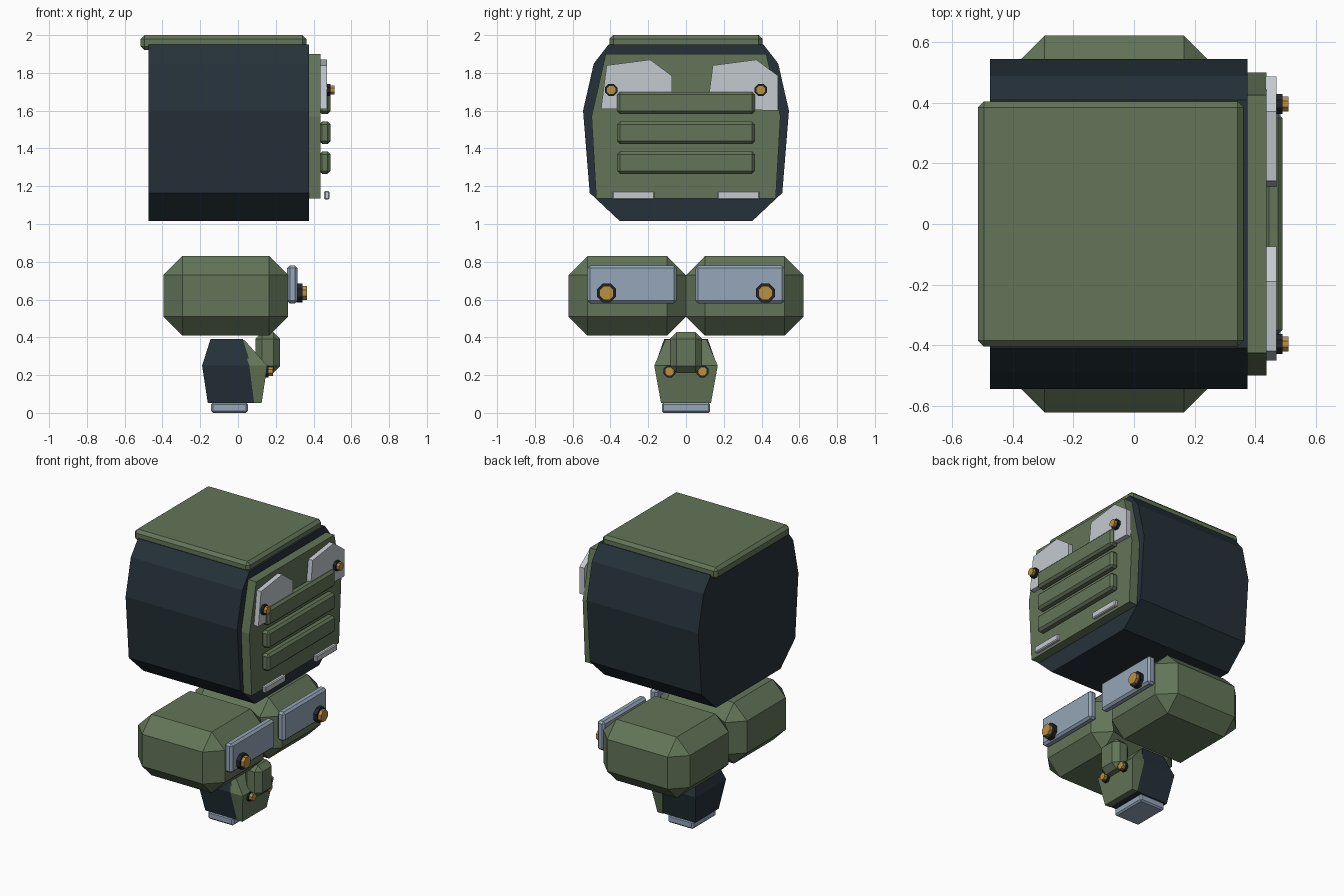
import bpy, bmesh, math
from mathutils import Matrix

if "Cube" in bpy.data.objects:
    bpy.data.objects.remove(bpy.data.objects["Cube"])


def material(name, r, g, b):
    lin = [((c / 255 + 0.055) / 1.055) ** 2.4 for c in (r, g, b)]
    m = bpy.data.materials.new(name)
    m.diffuse_color = (*lin, 1)
    m.use_nodes = True
    m.node_tree.nodes["Principled BSDF"].inputs["Base Color"].default_value = m.diffuse_color
    return m


GREEN = material("olive green", 99, 117, 88)
DARK = material("dark slate", 37, 49, 57)
BLACK = material("near black", 30, 37, 43)
WHITE = material("pale grey", 196, 202, 208)
BLUE = material("steel blue", 149, 166, 184)
GOLD = material("amber", 188, 144, 62)


def finish(bm, name, mat):
    bmesh.ops.recalc_face_normals(bm, faces=bm.faces)
    mesh = bpy.data.meshes.new(name)
    bm.to_mesh(mesh)
    bm.free()
    mesh.materials.append(mat)
    ob = bpy.data.objects.new(name, mesh)
    bpy.context.collection.objects.link(ob)
    return ob


def box(name, x, y, z, mat, bevel=0.0):
    """Box from min/max pairs with a single-step chamfer."""
    bm = bmesh.new()
    bmesh.ops.create_cube(bm, size=1)
    for v in bm.verts:
        for i, (lo, hi) in enumerate((x, y, z)):
            v.co[i] = lo if v.co[i] < 0 else hi
    if bevel:
        bmesh.ops.bevel(bm, geom=bm.edges[:], offset=bevel, segments=1,
                        profile=0.5, affect='EDGES')
    return finish(bm, name, mat)


def prism(name, profile, x0, x1, mat):
    """Extrude a (y, z) profile along x."""
    bm = bmesh.new()
    face = bm.faces.new([bm.verts.new((x0, y, z)) for y, z in profile])
    out = bmesh.ops.extrude_face_region(bm, geom=[face])
    for v in out["geom"]:
        if isinstance(v, bmesh.types.BMVert):
            v.co.x = x1
    return finish(bm, name, mat)


def stack(name, rings, mat):
    """Loft of rectangles: (z, x0, x1, half width)."""
    bm = bmesh.new()
    loops = [[bm.verts.new(p) for p in ((a, -w, z), (b, -w, z), (b, w, z), (a, w, z))]
             for z, a, b, w in rings]
    for lo, hi in zip(loops, loops[1:]):
        for i in range(4):
            j = (i + 1) % 4
            bm.faces.new((lo[i], lo[j], hi[j], hi[i]))
    bm.faces.new(loops[0])
    bm.faces.new(loops[-1])
    return finish(bm, name, mat)


def disc(name, x0, x1, y, z, r, mat):
    bm = bmesh.new()
    bmesh.ops.create_cone(bm, cap_ends=True, segments=8, radius1=r, radius2=r, depth=x1 - x0,
                          matrix=Matrix.Translation(((x0 + x1) / 2, y, z))
                          @ Matrix.Rotation(math.pi / 2, 4, 'Y')
                          @ Matrix.Rotation(math.pi / 8, 4, 'Z'))
    return finish(bm, name, mat)


def lamp(name, x, y, z, r, length):
    """Dark collar with an amber lens, facing +x."""
    mid = x + length * 0.5
    disc(name + "_collar", x - 0.01, mid, y, z, r, BLACK)
    disc(name + "_lens", mid - 0.01, x + length, y, z, r * 0.75, GOLD)


def mirrored(half):
    return half + [(-y, z) for y, z in reversed(half)]


# Upper body: dark shell, roof plate and face panel
prism("upper_shell", mirrored([(0.35, 1.015), (0.51, 1.165), (0.545, 1.6),
                               (0.488, 1.85), (0.41, 1.95)]), -0.475, 0.375, DARK)
box("roof_plate", (-0.515, 0.362), (-0.405, 0.405), (1.92, 2.0), GREEN, 0.02)
prism("face_panel", mirrored([(0.475, 1.135), (0.5, 1.57), (0.425, 1.9)]), 0.37, 0.437, GREEN)

# Slats across the face panel
for i in range(3):
    top = 1.70 - 0.158 * i
    box(f"slat_{i + 1}", (0.43, 0.49), (-0.365, 0.365), (top - 0.118, top), GREEN, 0.015)

# Pale plates: two copies of the same shape, shifted sideways
plate = [(-0.45, 1.61), (-0.075, 1.60), (-0.075, 1.785), (-0.19, 1.87), (-0.42, 1.84)]
for side, shift in (("left", 0.0), ("right", 0.562)):
    prism(f"{side}_pale_plate", [(y + shift, z) for y, z in plate], 0.434, 0.47, WHITE)

for side, s in (("left", -1), ("right", 1)):
    def span(a, b):
        return tuple(sorted((s * a, s * b)))
    # Upper lamps and lower strips
    lamp(f"{side}_upper_lamp", 0.47, s * 0.396, 1.71, 0.035, 0.04)
    box(f"{side}_pale_strip", (0.456, 0.484), span(0.167, 0.39), (1.13, 1.175), WHITE, 0.006)
    # Middle pods with front plate and lamp
    box(f"{side}_pod", (-0.395, 0.265), span(0.0, 0.622), (0.41, 0.83), GREEN, 0.1)
    box(f"{side}_pod_plate", (0.26, 0.316), span(0.05, 0.522), (0.58, 0.78), BLUE, 0.014)
    lamp(f"{side}_pod_lamp", 0.32, s * 0.42, 0.635, 0.054, 0.045)
    # Eyes of the lower head
    lamp(f"{side}_eye", 0.14, s * 0.088, 0.22, 0.034, 0.045)

# Lower head: dark back, green mask, brow block and base
stack("head_back", [(0.053, -0.16, 0.09, 0.127), (0.25, -0.19, 0.07, 0.165),
                    (0.392, -0.145, 0.025, 0.115)], DARK)
stack("head_mask", [(0.052, 0.085, 0.125, 0.132), (0.25, 0.06, 0.155, 0.168),
                    (0.385, 0.015, 0.035, 0.11)], GREEN)
box("brow_block", (0.092, 0.222), (-0.085, 0.085), (0.212, 0.427), GREEN, 0.035)
box("base_plate", (-0.142, 0.052), (-0.128, 0.128), (0.0, 0.054), BLUE, 0.01)
